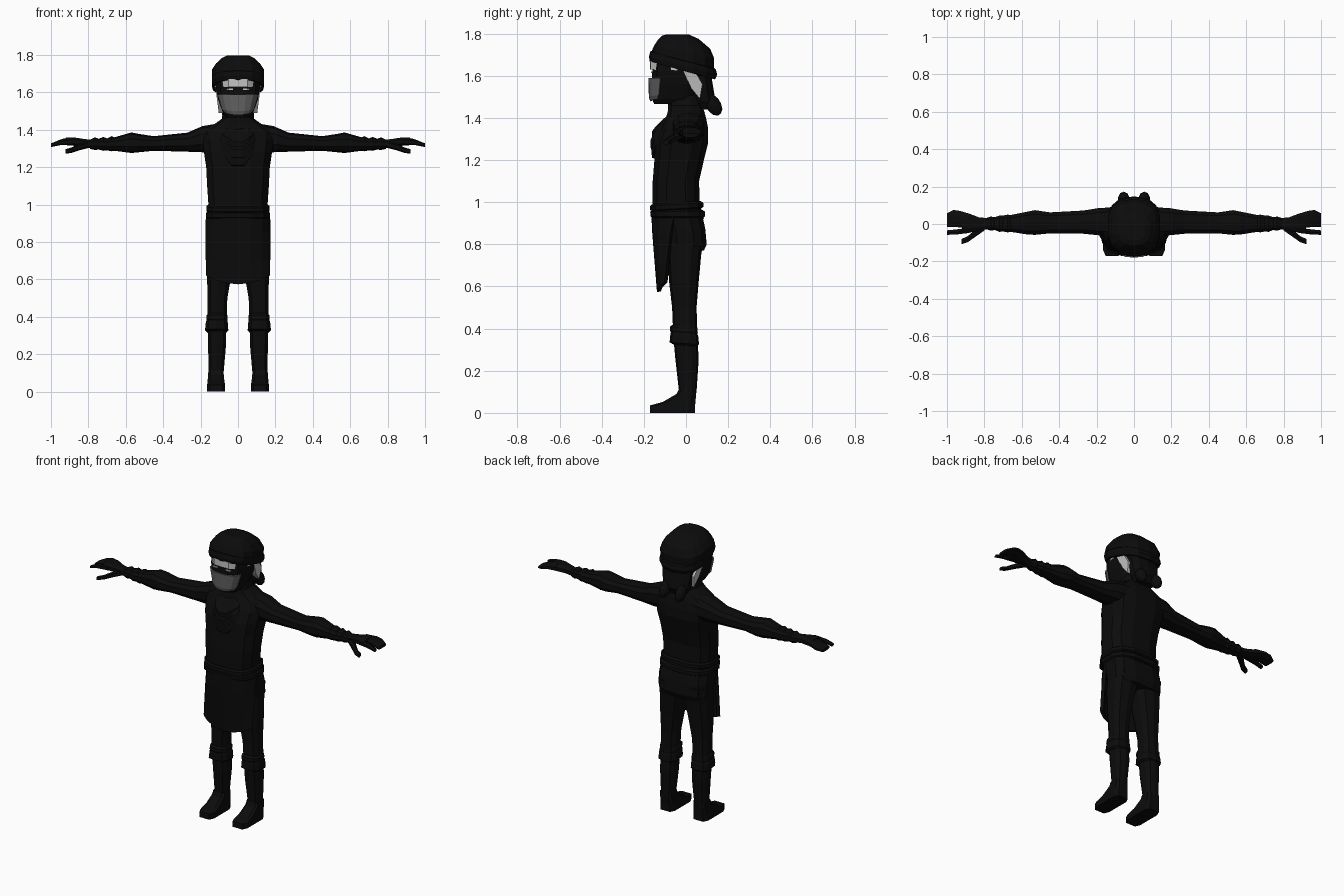
import bpy, bmesh, math
from mathutils import Vector


def material(name, value):
    m = bpy.data.materials.new(name)
    m.diffuse_color = (value, value, value, 1)
    return m


BLACK = material("black_cloth", 0.0035)
GREY = material("grey_mask", 0.12)
LIGHT = material("light_skin", 0.55)


def finish(name, bm, mat):
    bmesh.ops.recalc_face_normals(bm, faces=bm.faces[:])
    me = bpy.data.meshes.new(name)
    bm.to_mesh(me)
    bm.free()
    me.materials.append(mat)
    ob = bpy.data.objects.new(name, me)
    bpy.context.collection.objects.link(ob)
    return ob


def loft(name, rings, mat=BLACK, axis="z", n=10, p=0.8, side=1, ease=None):
    """Rings of (position, a0, a1, b0, b1[, tilt along b]) skinned into a closed solid."""
    angles = [2 * math.pi * (i + 0.5) / n for i in range(n)]
    pts = [tuple(math.copysign(abs(f(t)) ** p, f(t)) for f in (math.cos, math.sin)) for t in angles]
    mu, mv = max(q[0] for q in pts), max(q[1] for q in pts)
    bm = bmesh.new()
    loops = []
    for r in rings:
        s, a0, a1, b0, b1 = r[:5]
        tilt = r[5] if len(r) > 5 else 0
        loop = []
        for u, v in pts:
            u, v = u / mu, v / mv
            a = (a0 + a1) / 2 + u * (a1 - a0) / 2
            b = (b0 + b1) / 2 + v * (b1 - b0) / 2
            w = s + tilt * (ease(v) if ease else (v + 1) / 2)
            co = (a, b, w) if axis == "z" else (w, a, b)
            loop.append(bm.verts.new((co[0] * side, co[1], co[2])))
        loops.append(loop)
    for l0, l1 in zip(loops, loops[1:]):
        for i in range(n):
            j = (i + 1) % n
            bm.faces.new((l0[i], l0[j], l1[j], l1[i]))
    bm.faces.new(loops[0])
    bm.faces.new(loops[-1])
    return finish(name, bm, mat)


def sym(z, hx, y0, y1, tilt=0):
    return (z, -hx, hx, y0, y1, tilt)


def panel(name, rows, mat, thick, power=4, drop=0):
    """Sheet wrapped round the front; rows of (z, half width, front y, side y, edge lift)."""
    us = (-1, -0.93, -0.75, -0.4, 0, 0.4, 0.75, 0.93, 1)
    bm = bmesh.new()
    grid = [[bm.verts.new((u * hx, yf + (ys - yf) * abs(u) ** power, z + lift * abs(u) ** 2))
             for u in us] for z, hx, yf, ys, lift in rows]
    for g0, g1 in zip(grid, grid[1:]):
        for i in range(len(us) - 1):
            bm.faces.new((g0[i], g0[i + 1], g1[i + 1], g1[i]))
    ob = finish(name, bm, mat)
    mod = ob.modifiers.new("thickness", "SOLIDIFY")
    mod.thickness = thick
    mod.offset = 0
    return ob


# Torso, shoulders and neck
loft("torso", [sym(0.92, .16, -.15, .085), sym(1.0, .158, -.16, .065), sym(1.1, .165, -.158, .062),
               sym(1.2, .17, -.15, .085), sym(1.28, .182, -.145, .105), sym(1.35, .19, -.12, .105),
               sym(1.40, .175, -.095, .095), sym(1.435, .12, -.085, .085), sym(1.46, .085, -.085, .075),
               sym(1.53, .07, -.085, .06)], n=12, p=0.7)
loft("hips", [sym(0.77, .155, -.09, .085), sym(0.80, .166, -.10, .098), sym(0.87, .167, -.11, .092),
              sym(0.95, .163, -.14, .075)], n=12, p=0.7)

# Two wound belt bands
loft("lower_belt", [sym(.925, .164, -.155, .08), sym(.932, .172, -.168, .09), sym(.955, .172, -.17, .09),
                    sym(.962, .164, -.16, .08)], n=12, p=0.7)
loft("upper_belt", [sym(.955, .162, -.155, .07, .015), sym(.962, .169, -.17, .082, .015),
                    sym(.982, .169, -.17, .082, .015), sym(.99, .16, -.16, .07, .015)], n=12, p=0.7)

# Front skirt panel
panel("skirt", [(.575, .163, -.128, -.095, .045), (.70, .165, -.138, -.085, .01),
                (.85, .165, -.15, -.07, 0), (.95, .163, -.155, -.05, 0)], BLACK, 0.02)

# Draped neck scarf: overlapping layers, each dipping at the front
for k, (zf, hx, yf) in enumerate([(1.205, .125, -.162), (1.245, .108, -.167), (1.285, .098, -.160)]):
    loft(f"scarf_layer_{k + 1}",
         [sym(zf, hx, yf + .02, .085, 1.41 - zf), sym(zf + .006, hx + .004, yf, .09, 1.42 - zf),
          sym(zf + .05, hx - .005, yf - .002, .088, 1.42 - zf - .045),
          sym(1.40, .085, -.10, .08, .05)], n=16, p=0.85,
         ease=lambda v: math.sqrt(max(0, (v + 1) / 2)))

# Head and hood
loft("head", [sym(1.465, .062, -.15, .03), sym(1.49, .08, -.162, .05), sym(1.56, .106, -.162, .07),
              sym(1.62, .117, -.16, .09), sym(1.70, .115, -.155, .09)], n=12, p=0.7)
panel("face_mask", [(1.48, .066, -.166, -.135, .012), (1.50, .082, -.172, -.128, .01),
                    (1.59, .106, -.174, -.12, 0)], GREY, 0.009)
panel("brow_band", [(1.63, .121, -.167, -.04, -.004), (1.672, .121, -.167, -.04, -.008)], LIGHT, 0.008)

# Wrapped head cloth, tilted down to the back
loft("head_wrap_lower", [sym(1.662, .122, -.15, .12, -.075), sym(1.668, .134, -.172, .138, -.085),
                         sym(1.69, .14, -.176, .148, -.085), sym(1.715, .138, -.17, .142, -.085),
                         sym(1.722, .12, -.15, .12, -.075)], n=14, p=0.75)
loft("head_wrap_upper", [sym(1.70, .128, -.155, .12, -.075), sym(1.712, .14, -.165, .132, -.075),
                         sym(1.742, .14, -.152, .134, -.06), sym(1.768, .118, -.135, .115, -.04),
                         sym(1.79, .085, -.115, .06, -.015), sym(1.797, .06, -.09, .015, -.002)],
     n=14, p=0.75)

# Rear knot
loft("knot_wrap", [sym(1.44, .06, .05, .12), sym(1.48, .085, .04, .14), sym(1.54, .095, .03, .13),
                   sym(1.60, .10, .02, .12)], n=10)

for side, tag in ((1, "right"), (-1, "left")):
    # Knot ends
    bm = bmesh.new()
    bmesh.ops.create_icosphere(bm, subdivisions=2, radius=1)
    for v in bm.verts:
        v.co = Vector((side * .055 + v.co.x * .032, .13 + v.co.y * .043, 1.462 + v.co.z * .048 - v.co.y * .02))
    finish(f"knot_end_{tag}", bm, BLACK)

    # Bare patch behind the ear
    bm = bmesh.new()
    outline = [(-.015, 1.63), (.05, 1.61), (.078, 1.56), (.066, 1.49), (.025, 1.54)]
    outer = [bm.verts.new((side * (.121 - .13 * (1.63 - z)), y, z)) for y, z in outline]
    inner = [bm.verts.new((side * .06, y, z)) for y, z in outline]
    bm.faces.new(outer)
    bm.faces.new(inner)
    for i in range(5):
        j = (i + 1) % 5
        bm.faces.new((outer[i], outer[j], inner[j], inner[i]))
    finish(f"ear_patch_{tag}", bm, LIGHT)

    # Narrow eye plate
    bm = bmesh.new()
    bmesh.ops.create_cube(bm, size=1)
    for v in bm.verts:
        v.co = Vector((side * .045 + v.co.x * .035, -.163 + v.co.y * .008, 1.616 + v.co.z * .008))
    finish(f"eye_{tag}", bm, LIGHT)

    # Sleeve with flared elbow and wrist bands
    loft(f"arm_{tag}", [(.10, -.07, .09, 1.28, 1.435), (.19, -.06, .085, 1.28, 1.42),
                        (.27, -.052, .072, 1.283, 1.385), (.45, -.05, .062, 1.288, 1.366),
                        (.53, -.058, .074, 1.28, 1.378), (.57, -.056, .066, 1.276, 1.386),
                        (.66, -.042, .048, 1.288, 1.36), (.675, -.045, .05, 1.285, 1.366),
                        (.70, -.04, .045, 1.29, 1.354), (.72, -.042, .045, 1.288, 1.362),
                        (.745, -.032, .036, 1.295, 1.352), (.765, -.036, .04, 1.292, 1.36),
                        (.79, -.028, .032, 1.298, 1.348)], axis="x", side=side)

    # Hand: palm, joined fingers, forefinger and thumb
    loft(f"palm_{tag}", [(.77, -.026, .03, 1.30, 1.345), (.83, -.036, .036, 1.308, 1.352),
                         (.88, -.046, .055, 1.315, 1.36), (.92, -.046, .062, 1.318, 1.358)],
         axis="x", n=8, side=side)
    loft(f"fingers_{tag}", [(.88, -.02, .055, 1.318, 1.36), (.93, -.018, .07, 1.322, 1.354),
                            (.965, -.016, .075, 1.315, 1.342), (1.0, -.015, .058, 1.308, 1.326)],
         axis="x", n=8, side=side)
    loft(f"forefinger_{tag}", [(.88, -.048, -.02, 1.318, 1.355), (.95, -.056, -.029, 1.318, 1.346),
                               (1.0, -.058, -.034, 1.31, 1.328)], axis="x", n=6, side=side)
    loft(f"thumb_{tag}", [(.80, -.035, .01, 1.303, 1.338), (.85, -.07, -.03, 1.29, 1.325),
                          (.89, -.098, -.066, 1.277, 1.306), (.922, -.108, -.08, 1.272, 1.296)],
         axis="x", n=6, side=side)

    # Trouser leg
    loft(f"leg_{tag}", [(.06, .082, .155, -.025, .04), (.10, .077, .157, -.033, .05),
                        (.25, .064, .16, -.05, .06), (.36, .062, .163, -.06, .055),
                        (.50, .057, .162, -.066, .05), (.62, .036, .166, -.08, .06),
                        (.75, .008, .166, -.088, .072), (.85, .002, .164, -.09, .09)],
         p=0.75, side=side)

    # Knee guard and strap
    loft(f"knee_guard_{tag}", [(.325, .062, .165, -.06, .05, -.01), (.335, .052, .176, -.078, .062, -.01),
                               (.375, .055, .172, -.074, .058, -.01), (.39, .06, .165, -.07, .052, -.01)],
         side=side, p=0.7)
    loft(f"knee_strap_{tag}", [(.38, .058, .164, -.07, .052, -.01), (.392, .056, .169, -.076, .056, -.01),
                               (.41, .056, .168, -.075, .054, -.01), (.42, .062, .162, -.062, .048, -.01)],
         side=side, p=0.7)

    # Shoe
    loft(f"shoe_{tag}", [(0, .069, .165, -.172, .043), (.035, .069, .165, -.172, .043),
                         (.052, .072, .163, -.11, .045), (.09, .076, .16, -.045, .048),
                         (.115, .078, .158, -.033, .046)], n=8, p=0.4, side=side)
